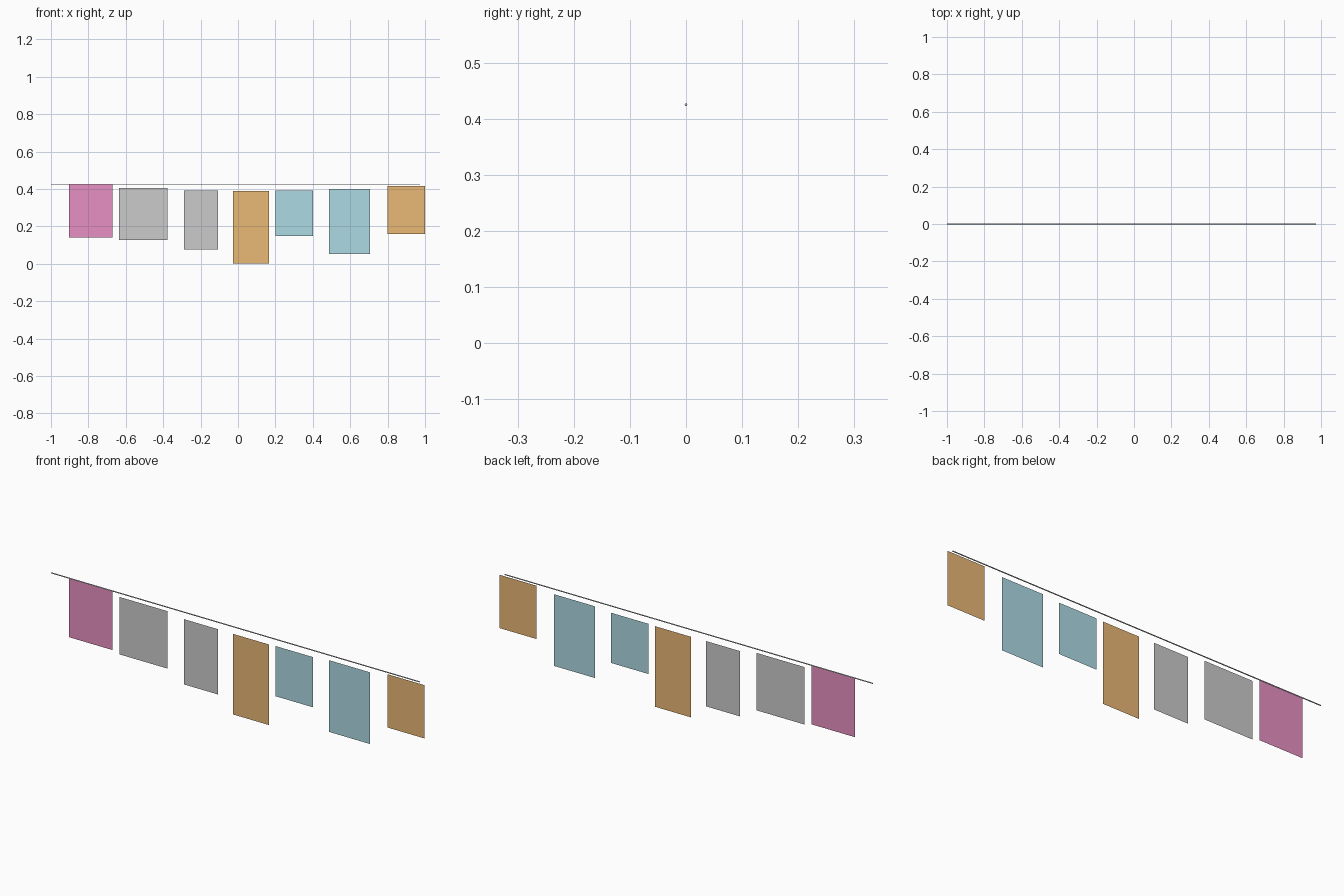
import bpy, bmesh, math
from mathutils import Matrix

if "Cube" in bpy.data.objects:
    bpy.data.objects.remove(bpy.data.objects["Cube"])


def material(name, rgb):
    m = bpy.data.materials.new(name)
    m.diffuse_color = (*rgb, 1)
    m.use_nodes = True
    m.node_tree.nodes["Principled BSDF"].inputs["Base Color"].default_value = m.diffuse_color
    return m


MATS = {
    "pink": material("pink", (0.80, 0.28, 0.54)),
    "orange": material("orange", (0.82, 0.48, 0.18)),
    "blue": material("blue", (0.42, 0.70, 0.77)),
    "grey": None,
}


def add_object(name, bm, mat=None):
    me = bpy.data.meshes.new(name)
    bm.to_mesh(me)
    bm.free()
    ob = bpy.data.objects.new(name, me)
    bpy.context.collection.objects.link(ob)
    if mat:
        me.materials.append(mat)
    return ob


def sheet(name, x0, x1, z0, z1, mat):
    # single flat sheet facing the front
    bm = bmesh.new()
    corners = [(x0, z0), (x1, z0), (x1, z1), (x0, z1)]
    bm.faces.new([bm.verts.new((x, 0, z)) for x, z in corners])
    return add_object(name, bm, mat)


# hanging sheets: left, right, bottom, top, colour
SHEETS = [
    (-0.904, -0.672, 0.139, 0.423, "pink"),
    (-0.635, -0.378, 0.128, 0.406, "grey"),
    (-0.290, -0.106, 0.075, 0.391, "grey"),
    (-0.026, 0.167, 0.000, 0.390, "orange"),
    (0.201, 0.402, 0.149, 0.392, "blue"),
    (0.487, 0.706, 0.053, 0.400, "blue"),
    (0.800, 1.000, 0.158, 0.416, "orange"),
]
for i, (x0, x1, z0, z1, colour) in enumerate(SHEETS, 1):
    sheet(f"hanging_cloth_{i}", x0, x1, z0, z1, MATS[colour])

# thin straight line above the sheets
bm = bmesh.new()
xa, xb = -1.0, 0.972
bmesh.ops.create_cone(
    bm, cap_ends=True, segments=6, radius1=0.0025, radius2=0.0025, depth=xb - xa,
    matrix=Matrix.Translation(((xa + xb) / 2, 0, 0.425)) @ Matrix.Rotation(math.pi / 2, 4, 'Y'))
add_object("clothes_line", bm)
